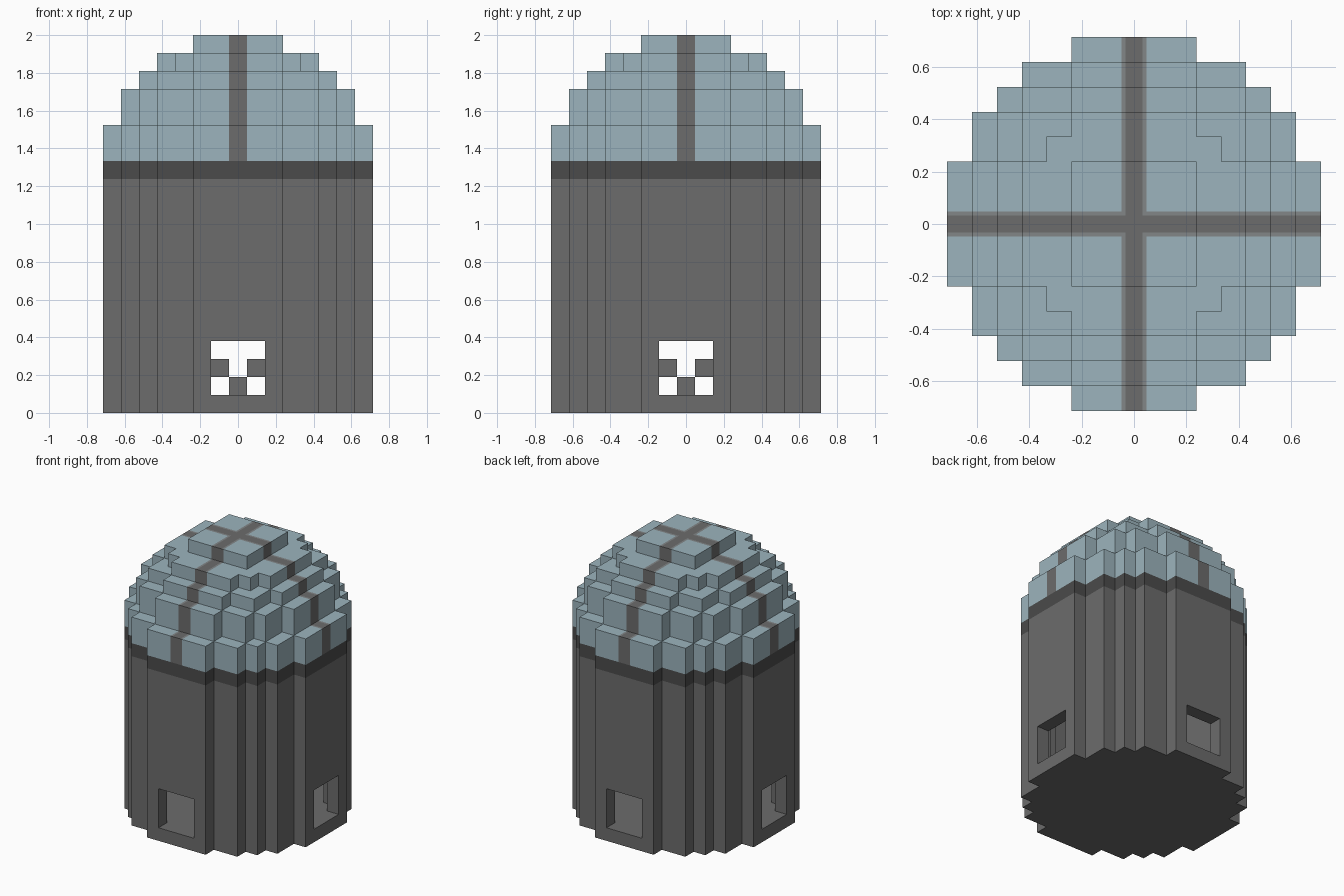
import bpy, bmesh
from mathutils import Vector

cube = bpy.data.objects.get("Cube")
if cube:
    bpy.data.objects.remove(cube, do_unlink=True)

V = 2 / 21  # one block


def material(name, rgb):
    m = bpy.data.materials.new(name)
    m.use_nodes = True
    m.diffuse_color = (*rgb, 1)
    bsdf = m.node_tree.nodes["Principled BSDF"]
    bsdf.inputs["Base Color"].default_value = (*rgb, 1)
    bsdf.inputs["Roughness"].default_value = 0.9
    return m


stone = material("stone grey", (0.150, 0.150, 0.150))
dark = material("dark grey", (0.070, 0.070, 0.070))
blue = material("pale blue", (0.333, 0.457, 0.508))
worn = material("stripe edge grey", (0.225, 0.240, 0.245))

# Stepped round outlines: corner points of one quarter, in blocks
FULL = [(7.5, 2.5), (6.5, 4.5), (5.5, 5.5), (4.5, 6.5), (2.5, 7.5)]
INNER = [(6.5, 2.5), (5.5, 4.5), (4.5, 5.5), (2.5, 6.5)]
THIRD = [(5.5, 2.5), (4.5, 4.5), (2.5, 5.5)]
FOURTH = [(4.5, 2.5), (3.5, 3.5), (2.5, 4.5)]
CAP = [(2.5, 2.5)]


def outline(corners):
    quarter = [corners[0]]
    for (_, y0), (x1, y1) in zip(corners, corners[1:]):
        quarter += [(x1, y0), (x1, y1)]
    points = []
    for _ in range(4):
        points += quarter
        quarter = [(-y, x) for x, y in quarter]
    return points


def add_prism(bm, points, z0, z1):
    base = bm.faces.new([bm.verts.new((x * V, y * V, z0 * V)) for x, y in points])
    ext = bmesh.ops.extrude_face_region(bm, geom=[base], use_keep_orig=True)
    top = [v for v in ext["geom"] if isinstance(v, bmesh.types.BMVert)]
    bmesh.ops.translate(bm, verts=top, vec=(0, 0, (z1 - z0) * V))
    bmesh.ops.recalc_face_normals(bm, faces=bm.faces[:])


def finish(name, bm, mats):
    mesh = bpy.data.meshes.new(name)
    bm.to_mesh(mesh)
    bm.free()
    obj = bpy.data.objects.new(name, mesh)
    bpy.context.scene.collection.objects.link(obj)
    for m in mats:
        mesh.materials.append(m)
    return obj


def prism(name, points, z0, z1, mat):
    bm = bmesh.new()
    add_prism(bm, points, z0, z1)
    return finish(name, bm, [mat])


def rect(x, y):
    return [(x, -y), (x, y), (-x, y), (-x, -y)]


# Hollow tower with a square window on each side
tower = prism("tower", outline(FULL), 0, 13, stone)
cutters = [prism("room_cutter", outline(INNER), 1, 12, stone),
           prism("window_cutter_x", rect(9, 1.5), 1, 4, stone),
           prism("window_cutter_y", rect(1.5, 9), 1, 4, stone)]
for c in cutters:
    c.hide_render = True
    mod = tower.modifiers.new("cut", "BOOLEAN")
    mod.operation = "DIFFERENCE"
    mod.solver = "EXACT"
    mod.object = c
bpy.context.view_layer.update()
depsgraph = bpy.context.evaluated_depsgraph_get()
tower_mesh = bpy.data.meshes.new_from_object(tower.evaluated_get(depsgraph))
tower.modifiers.clear()
tower.data = tower_mesh
for c in cutters:
    bpy.data.objects.remove(c, do_unlink=True)

# Small blocks in the middle of the room
bm = bmesh.new()
blocks = [(0, 0, 1)] + [(x, y, 2) for x in (-1, 1) for y in (-1, 1)]
for x, y, z in blocks:
    add_prism(bm, [(x + a, y + b) for a, b in rect(0.5, 0.5)], z, z + 1)
finish("room_blocks", bm, [stone])

# Dark band under the dome
prism("band", outline(FULL), 13, 14, dark)

# Stepped dome, cut along the two crossing stripes
bm = bmesh.new()
for corners, z0, z1 in [(FULL, 14, 16), (INNER, 16, 18), (THIRD, 18, 19),
                        (FOURTH, 19, 20), (CAP, 20, 21)]:
    add_prism(bm, outline(corners), z0, z1)
for axis in (Vector((1, 0, 0)), Vector((0, 1, 0))):
    for d in (-0.5, -0.35, 0.35, 0.5):
        bmesh.ops.bisect_plane(bm, geom=bm.verts[:] + bm.edges[:] + bm.faces[:],
                               plane_co=axis * d * V, plane_no=axis)
for f in bm.faces:
    c = f.calc_center_bounds() / V
    near = min(abs(c.x), abs(c.y))
    if near < 0.35:
        f.material_index = 1
    elif near < 0.5:
        f.material_index = 2 if f.normal.z > 0.5 else 1
finish("dome", bm, [blue, stone, worn])
